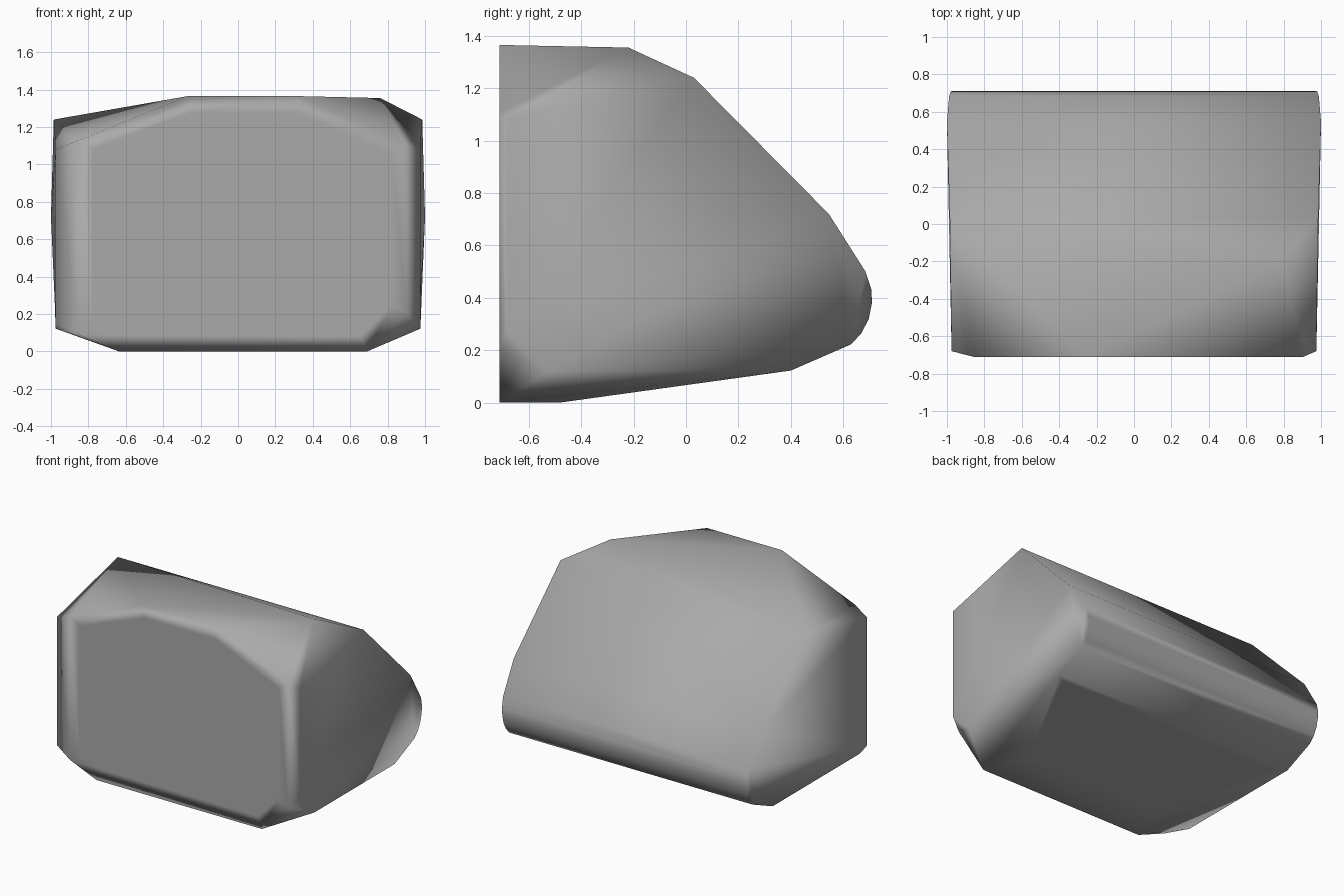
import bpy, bmesh, math

if "Cube" in bpy.data.objects:
    bpy.data.objects.remove(bpy.data.objects["Cube"])

# Side outline of the mirrored ends: half width, y, z
ends = [
    (0.975, -0.68, 1.08), (0.985, 0.03, 1.24), (1.0, 0.545, 0.72),
    (0.988, 0.685, 0.50), (0.98, 0.708, 0.43), (0.976, 0.71, 0.38),
    (0.975, 0.698, 0.32), (0.975, 0.67, 0.265), (0.975, 0.63, 0.222),
    (0.975, 0.40, 0.122),
]
points = [(s * x, y, z) for s in (-1, 1) for x, y, z in ends]

# Flat front face
points += [(x, -0.712, z) for x, z in (
    (-0.27, 1.365), (0.33, 1.365), (0.9, 1.105), (0.9, 0.21),
    (0.69, 0.0), (-0.635, 0.0), (-0.85, 0.09), (-0.85, 1.13))]

# Uneven chips on the corners, and the flat underside
points += [
    (0.76, -0.22, 1.355),
    (0.975, -0.68, 0.28), (0.975, -0.52, 0.122),
    (-0.975, -0.68, 0.15), (-0.975, -0.60, 0.122),
    (0.6, -0.48, 0.0), (-0.55, -0.48, 0.0),
]

# Block: convex shell around the points
bm = bmesh.new()
for p in points:
    bm.verts.new(p)
bmesh.ops.convex_hull(bm, input=bm.verts[:], use_existing_faces=False)
bmesh.ops.delete(bm, geom=[v for v in bm.verts if not v.link_faces], context='VERTS')
bmesh.ops.dissolve_limit(bm, angle_limit=math.radians(1.5),
                         verts=bm.verts[:], edges=bm.edges[:])
bmesh.ops.recalc_face_normals(bm, faces=bm.faces[:])

# Border inside the front and underside keeps their middles flat
bm.normal_update()
flat = [f for f in bm.faces if f.calc_area() > 0.9
        and (f.normal.y < -0.9 or f.normal.z < -0.9)]
bmesh.ops.inset_individual(bm, faces=flat, thickness=0.09, depth=0.0)
for f in bm.faces:
    f.smooth = True

mesh = bpy.data.meshes.new("boulder_block")
bm.to_mesh(mesh)
bm.free()
block = bpy.data.objects.new("boulder_block", mesh)
bpy.context.collection.objects.link(block)

# Large faces lead the smooth shading
weighted = block.modifiers.new("weighted_normals", 'WEIGHTED_NORMAL')
weighted.mode = 'FACE_AREA'

# Dark grey stone
stone = bpy.data.materials.new("stone")
stone.diffuse_color = (0.4, 0.4, 0.4, 1.0)
stone.use_nodes = True
stone.node_tree.nodes["Principled BSDF"].inputs["Base Color"].default_value = stone.diffuse_color
mesh.materials.append(stone)
